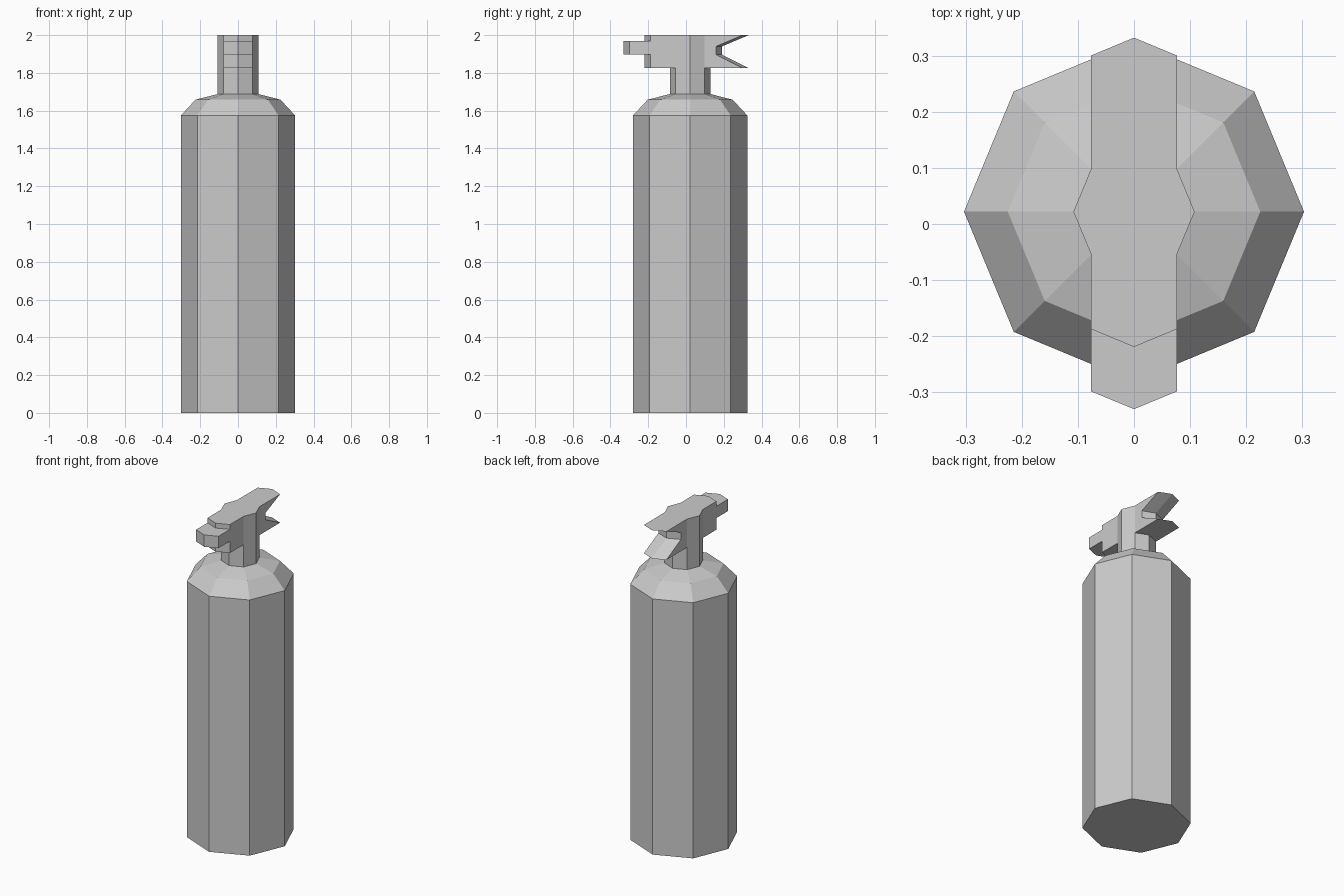
import bpy, bmesh
from math import cos, sin, radians
from mathutils import Vector

if "Cube" in bpy.data.objects:
    bpy.data.objects.remove(bpy.data.objects["Cube"])

CY = 0.022  # y of the shared vertical axis


def loft(bm, rings):
    """Octagonal skin through rings of (radius, [8 heights]); returns faces[level][side]."""
    loops = [[bm.verts.new((r * cos(radians(45 * i)), CY + r * sin(radians(45 * i)), zs[i]))
              for i in range(8)] for r, zs in rings]
    faces = [[bm.faces.new((a[i], a[(i + 1) % 8], b[(i + 1) % 8], b[i])) for i in range(8)]
             for a, b in zip(loops, loops[1:])]
    return loops, faces


def push(bm, faces, dy):
    """Extrude a group of faces along y and return the new faces."""
    out = bmesh.ops.extrude_face_region(bm, geom=faces)["geom"]
    verts = [g for g in out if isinstance(g, bmesh.types.BMVert)]
    bmesh.ops.translate(bm, verts=verts, vec=Vector((0, dy, 0)))
    return [g for g in out if isinstance(g, bmesh.types.BMFace)]


def finish(bm, name):
    bmesh.ops.recalc_face_normals(bm, faces=bm.faces[:])
    mesh = bpy.data.meshes.new(name)
    bm.to_mesh(mesh)
    bm.free()
    obj = bpy.data.objects.new(name, mesh)
    bpy.context.collection.objects.link(obj)


# Tank: straight cylinder with a two-step shoulder
bm = bmesh.new()
loops, _ = loft(bm, [(r, [z] * 8) for r, z in
                     ((0.303, 0), (0.303, 1.574), (0.225, 1.658), (0.108, 1.688))])
bm.faces.new(loops[0][::-1])
finish(bm, "tank")

# Valve: octagonal neck whose front and back faces are pulled out
bm = bmesh.new()
upper = [1.955, 1.94, 1.94, 1.94, 1.955, 1.97, 1.97, 1.97]
loops, faces = loft(bm, [(0.108, zs) for zs in
                         ([1.688] * 8, [1.825] * 8, [1.897] * 8, upper, [2.0] * 8)])
bm.faces.new(loops[-1])

# Squeeze handles at the back, with a tapered notch between them
handles = push(bm, [f for level in faces[1:] for f in level[1:3]], 0.202)
for v in {v for f in handles for v in f.verts}:
    if 1.85 < v.co.z < 1.98:
        v.co.y -= 0.142

# Front valve block, then the nozzle from its middle band
block = push(bm, [f for level in faces[1:] for f in level[5:7]], -0.133)
nozzle = [f for f in block if 1.88 < f.calc_center_median().z < 1.96]
push(bm, nozzle, -0.111)
finish(bm, "valve_and_handles")
